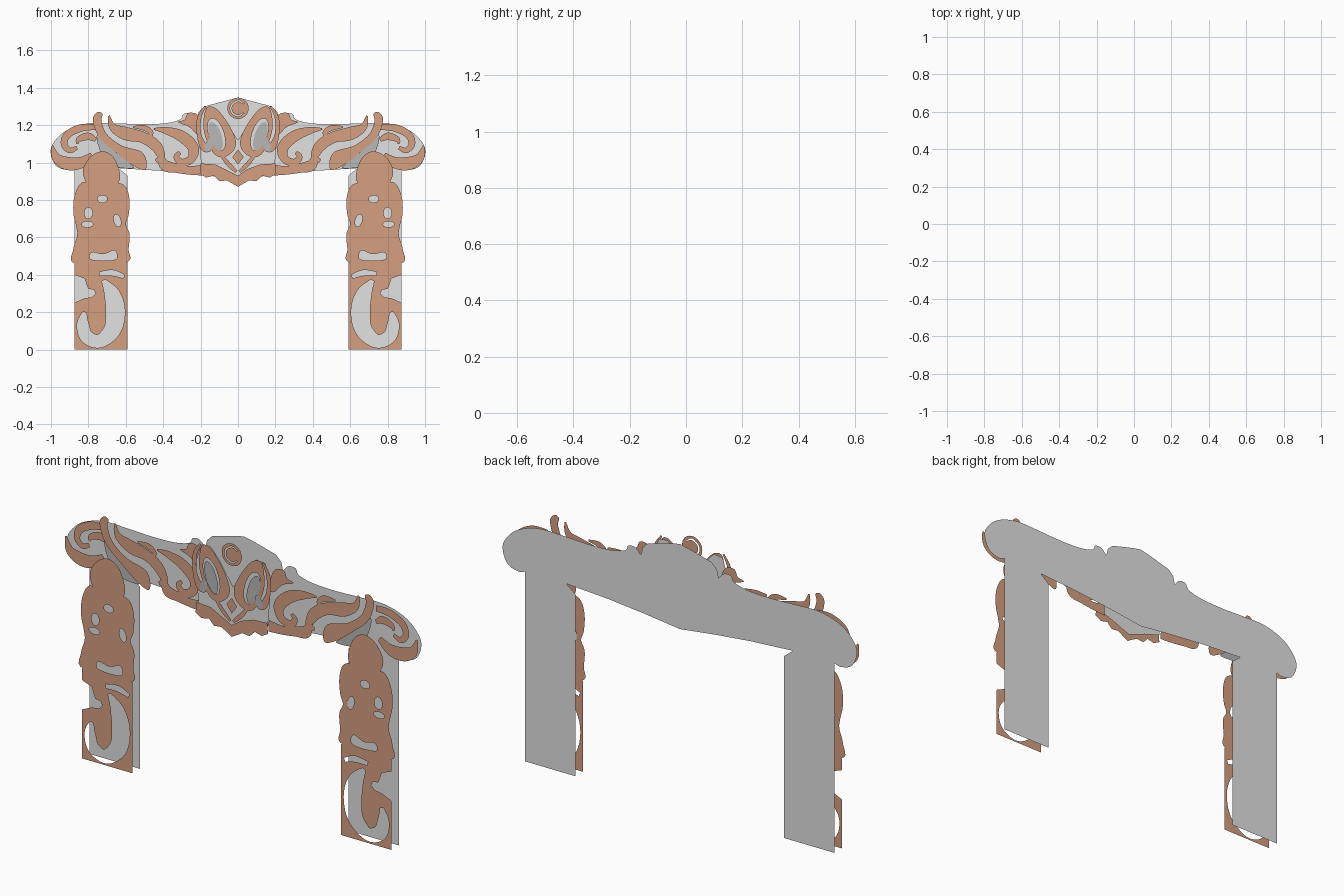
import bpy, math
from mathutils import Matrix, Vector

if "Cube" in bpy.data.objects:
    bpy.data.objects.remove(bpy.data.objects["Cube"])


def material(name, rgb):
    m = bpy.data.materials.new(name)
    m.diffuse_color = (*rgb, 1)
    m.use_nodes = True
    m.node_tree.nodes["Principled BSDF"].inputs["Base Color"].default_value = m.diffuse_color
    return m


GREY = material("pale grey", (0.76, 0.76, 0.76))
DARK = material("mid grey", (0.48, 0.48, 0.48))
WOOD = material("carved brown", (0.67, 0.35, 0.22))

# Depths of the flat layers, back to front
BACK, LOBE, LEAF, BADGE = 0.05, 0.028, -0.01, -0.05


def spline(pts, closed, steps=6):
    """Catmull-Rom curve through tuples of any length."""
    n, out = len(pts), []
    for i in range(n if closed else n - 1):
        if closed:
            p = [Vector(pts[(i + k) % n]) for k in (-1, 0, 1, 2)]
        else:
            p = [Vector(pts[min(max(i + k, 0), n - 1)]) for k in (-1, 0, 1, 2)]
        for s in range(steps):
            t = s / steps
            out.append(0.5 * (2 * p[1] + (p[2] - p[0]) * t
                              + (2 * p[0] - 5 * p[1] + 4 * p[2] - p[3]) * t * t
                              + (3 * p[1] - p[0] - 3 * p[2] + p[3]) * t ** 3))
    if not closed:
        out.append(Vector(pts[-1]))
    return out


def smooth(pts):
    return [(p[0], p[1]) for p in spline(pts, True)]


def stroke(pts):
    """Tapered scroll band; each point is x, z, full width."""
    c = spline(pts, False)
    left, right = [], []
    for i, p in enumerate(c):
        d = c[min(i + 1, len(c) - 1)] - c[max(i - 1, 0)]
        n = Vector((-d[1], d[0])).normalized() * max(p[2], 0.3) / 2
        left.append((p[0] + n.x, p[1] + n.y))
        right.append((p[0] - n.x, p[1] - n.y))
    return left + right[::-1]


def oval(cx, cz, rx, rz, tilt=0, n=28):
    a = math.radians(tilt)
    return [(cx + rx * math.cos(t) * math.cos(a) + rz * math.sin(t) * math.sin(a),
             cz - rx * math.cos(t) * math.sin(a) + rz * math.sin(t) * math.cos(a))
            for t in (2 * math.pi * k / n for k in range(n))]


def sheet(name, loops, y, mat, side=1):
    """Fill an outline with holes as a flat sheet facing the front; units are hundredths."""
    cu = bpy.data.curves.new(name, 'CURVE')
    cu.dimensions, cu.fill_mode = '2D', 'FRONT'
    for loop in loops:
        sp = cu.splines.new('POLY')
        sp.points.add(len(loop) - 1)
        for q, (x, z) in zip(sp.points, loop):
            q.co = (side * x / 100, z / 100, 0, 1)
        sp.use_cyclic_u = True
    tmp = bpy.data.objects.new(name, cu)
    bpy.context.collection.objects.link(tmp)
    dg = bpy.context.evaluated_depsgraph_get()
    me = bpy.data.meshes.new_from_object(tmp.evaluated_get(dg))
    bpy.data.objects.remove(tmp)
    me.transform(Matrix.Translation((0, y, 0)) @ Matrix.Rotation(math.pi / 2, 4, 'X'))
    if me.polygons and me.polygons[0].normal.y > 0:
        me.flip_normals()
    me.materials.clear()
    me.materials.append(mat)
    for p in me.polygons:
        p.material_index = 0
    bpy.context.collection.objects.link(bpy.data.objects.new(name, me))


def pair(name, loops, y, mat):
    sheet(name + "_right", loops, y, mat, 1)
    sheet(name + "_left", loops, y, mat, -1)


def symmetric(half):
    return half + [(-x, z) for x, z in half[::-1] if x > 0.01]


# Grey back plate: crest, shoulders, rounded ends and legs
crest = [(0, 134.5), (5, 133.5), (18, 130), (21, 127), (22, 123)]
shoulder = [(p[0], p[1]) for p in spline(
    [(22, 123), (25, 126), (29, 126), (31, 123), (39, 121), (52, 120.5), (66, 121),
     (80, 121), (92, 117), (99, 110), (100, 104), (97, 98), (91, 96), (87.5, 97)], False)]
legs = [(87.5, 0), (59, 0), (59, 93), (64, 97), (40, 95.5), (20, 93.5), (0, 91)]
sheet("back_plate", [symmetric(crest + shoulder[1:] + legs)], BACK, GREY)

# Leg base: block with scroll cut-outs
base = [(87.5, 0), (87.5, 25), (82, 27.5), (78, 28), (76, 30), (77, 32), (80, 32.5),
        (81, 35), (82, 38), (87.5, 40), (87.5, 46), (80, 47), (72, 46.5), (65, 47.5),
        (59, 46.5), (59, 0)]
pair("leg_base", [base,
     stroke([(72, 37, 2), (67.5, 30, 8), (65.5, 21, 10), (67, 11, 9), (74, 4.5, 7),
             (81, 7, 7), (83, 14, 6), (82, 20, 2)]),
     stroke([(61, 39, 2), (67, 41, 3), (74, 40.5, 2)])], LEAF, WOOD)

# Leg carved body with openings, and rounded top
body = [(87, 46), (88, 54), (86, 61), (86.5, 66), (88, 73), (87.5, 82), (84, 89), (79, 89),
        (74, 85), (69, 85), (65, 89), (60, 87), (58, 80), (58.5, 72), (60, 67), (58, 62),
        (58.5, 54), (60, 46.5)]
pair("leg_body", [smooth(body), oval(80, 73, 2.2, 3), oval(80.5, 67, 3, 1.6),
                  oval(64.5, 69, 1.8, 3.4, 15), oval(72.5, 80.5, 2.6, 2),
                  smooth([(79, 48.5), (78, 52), (72, 51), (66, 53), (65, 48.5), (72, 47.5)])],
     LEAF, WOOD)
pair("leg_cap", [smooth([(72, 106), (79, 103), (83, 95), (79, 86), (73, 83.5), (67, 85.5),
                         (63, 92), (66, 102)])], LEAF - 0.002, WOOD)

# Rounded beam ends
pair("end_crescent", [stroke([(99.3, 109, 1), (97, 102.5, 5), (91, 99.5, 7), (84, 100, 6),
                              (78, 104, 3)])], LOBE, WOOD)
pair("end_curl", [stroke([(76, 119, 3), (84, 118.5, 4), (91, 115, 4), (93, 110, 3.5),
                          (90, 106.5, 3), (86, 108, 2)])], LOBE, WOOD)
pair("end_inner_curl", [stroke([(76, 112, 2), (80, 114, 4), (85, 112.5, 3), (86, 110, 1)])],
     LOBE, WOOD)

# Beam leaves and scrolls
pair("horn_leaf", [smooth([(75, 127), (72.5, 126), (73, 122), (70, 115), (62, 109), (52, 106),
                           (49, 101), (50, 96), (57, 99), (66, 106), (73, 112), (76.5, 118),
                           (77.5, 124)])], LEAF, WOOD)
pair("leaf_shadow_plate", [smooth([(75, 115), (74, 107), (68, 98.5), (56, 97), (59, 100.5),
                                   (66, 106)])], LEAF + 0.008, DARK)
pair("sweeping_leaf", [stroke([(69, 125, 1), (67, 119, 4), (60, 115.5, 7), (51, 113.5, 6),
                               (44, 109, 6), (41, 103, 4), (44, 101, 2)])], LEAF, WOOD)
pair("leaf_bud", [stroke([(56, 119, 1), (50, 118.5, 3), (46.5, 116, 2.5), (48, 113, 2)])],
     LEAF - 0.001, WOOD)
pair("beam_scroll", [stroke([(45, 118, 1), (38, 117, 4), (30, 114, 6), (24, 108, 6),
                             (25, 102, 4.5), (30, 100, 4), (33, 103, 3), (31, 105.5, 2)])],
     LEAF, WOOD)
pair("beam_foot_scroll", [stroke([(41, 103, 3), (39, 98.5, 6), (33, 97, 5), (26, 95.8, 4.5),
                                  (18, 96, 6)])], LEAF, WOOD)
pair("crest_feather", [smooth([(32, 121.5), (28.5, 123), (26.5, 126.5), (21, 125), (18, 115),
                               (21, 114), (26, 119)])], LEAF, WOOD)

# Central badge: grey plate, framed ovals, side bands and pointed foot
sheet("badge_plate", [symmetric([(0, 112), (8, 124), (13, 129.5), (18, 129), (21, 120),
                                 (20.5, 108), (19.5, 97), (10, 94), (0, 90)])],
      BADGE + 0.012, GREY)
ring = [(17, 129), (12, 129), (6, 122), (1.5, 113), (2, 107), (7, 103), (12, 104), (16, 110),
        (18.5, 119)]
pair("badge_petal", [smooth(ring), oval(11.5, 115, 4, 9, 18)], BADGE, WOOD)
pair("badge_oval", [oval(12, 114, 3.2, 8, 18)], BADGE + 0.004, DARK)
pair("badge_side_band", [stroke([(17.5, 130, 1), (20.7, 124, 2.2), (20.8, 115, 2.4),
                                 (18, 108, 4), (14.5, 107, 2)])], BADGE - 0.002, WOOD)
pair("badge_bud", [oval(15.5, 109, 2, 3.6, -15)], BADGE - 0.004, DARK)
pair("badge_chevron", [stroke([(0.8, 95, 1.5), (5, 99, 2.4), (9, 104, 1.5)]),], BADGE, WOOD)
sheet("badge_diamond", [[(0, 107), (3, 103), (0, 99), (-3, 103)]], BADGE, WOOD)
foot = [(0, 93), (5, 96.5), (12, 99), (20, 99.5), (20.5, 94), (17, 92), (13, 93), (10, 90),
        (6, 90.5), (2.5, 88.5), (0, 87)]
sheet("badge_foot", [symmetric(foot)[:-1]], BADGE, WOOD)

# Round boss on the crest with an arc groove
sheet("crest_boss", [oval(0, 129, 5.7, 5.7),
                     stroke([(3.2, 131.5, 0.4), (0, 133, 0.8), (-3.5, 130.5, 0.8),
                             (-3.2, 126.8, 0.8), (0, 125, 0.8), (3, 126.5, 0.4)])],
      BADGE, WOOD)
